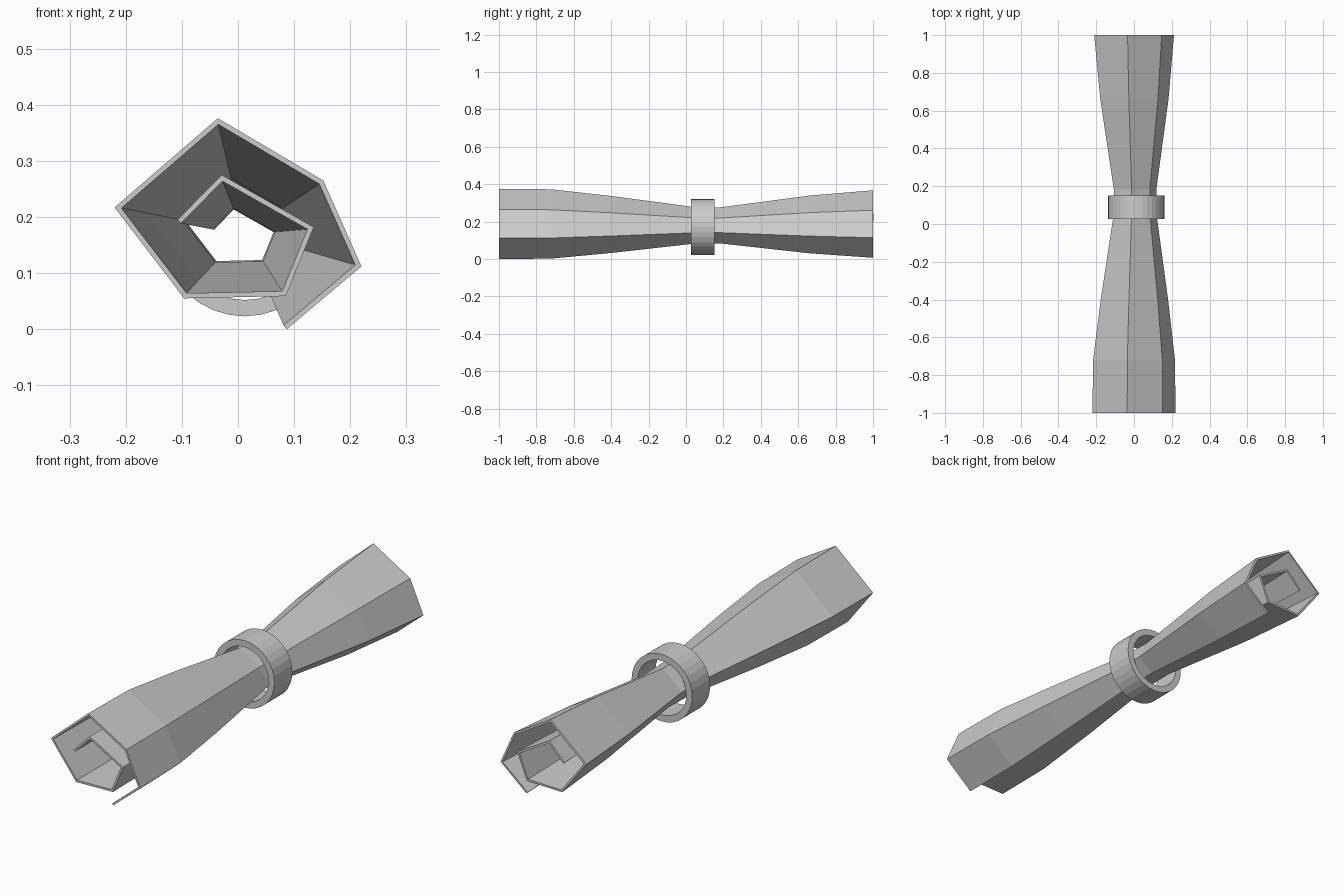
import bpy, bmesh, math

if "Cube" in bpy.data.objects:
    bpy.data.objects.remove(bpy.data.objects["Cube"])

CX, CZ = 0.012, 0.172  # axis of the roll


def make_object(name, bm):
    mesh = bpy.data.meshes.new(name)
    bm.to_mesh(mesh)
    bm.free()
    obj = bpy.data.objects.new(name, mesh)
    bpy.context.collection.objects.link(obj)
    return obj


# Rolled sheet: spiral section (x, z), from inner edge to outer flap
spiral = [(-0.108, 0.195), (-0.029, 0.275), (0.135, 0.182), (0.085, 0.059),
          (-0.096, 0.055), (-0.22, 0.217), (-0.036, 0.376), (0.152, 0.265),
          (0.22, 0.112), (0.087, 0.0)]
# Stations along the roll (y, scale), pinched at the ring
stations = [(-1, 1), (-0.72, 0.985), (-0.4, 0.81), (0.03, 0.53),
            (0.18, 0.51), (0.66, 0.82), (1, 0.96)]

bm = bmesh.new()
rows = [[bm.verts.new((CX + (x - CX) * s, y, CZ + (z - CZ) * s)) for x, z in spiral]
        for y, s in stations]
for a, b in zip(rows, rows[1:]):
    for i in range(len(spiral) - 1):
        bm.faces.new((a[i], a[i + 1], b[i + 1], b[i]))
sheet = make_object("rolled_sheet", bm)
solid = sheet.modifiers.new("thickness", 'SOLIDIFY')
solid.thickness = 0.009
solid.offset = -1
solid.use_even_offset = True

# Holding ring: rectangular section swept round the roll axis
bm = bmesh.new()
N = 32
section = [(0.149, 0.026), (0.149, 0.152), (0.12, 0.152), (0.12, 0.026)]
loops = []
for k in range(N):
    t = 2 * math.pi * k / N
    loops.append([bm.verts.new((CX + r * math.cos(t), y, CZ + r * math.sin(t)))
                  for r, y in section])
for k in range(N):
    a, b = loops[k], loops[(k + 1) % N]
    for j in range(4):
        bm.faces.new((a[j], a[(j + 1) % 4], b[(j + 1) % 4], b[j]))
bmesh.ops.recalc_face_normals(bm, faces=bm.faces)
make_object("holding_ring", bm)
